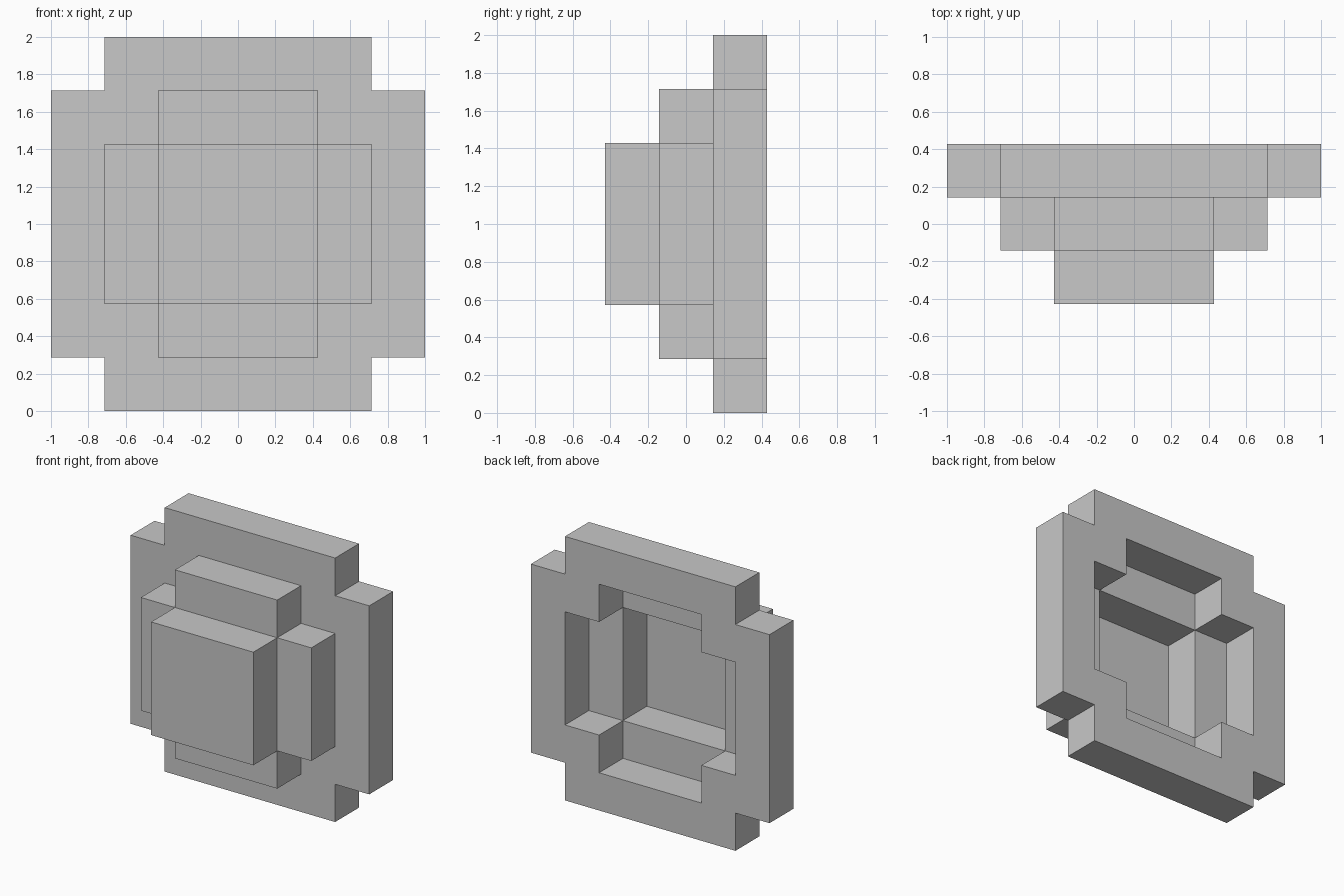
import bpy
import bmesh

cube = bpy.data.objects.get("Cube")
if cube:
    bpy.data.objects.remove(cube, do_unlink=True)

U = 2 / 7  # one block; the model is seven blocks wide

grey = bpy.data.materials.new("plain grey")
grey.use_nodes = True
colour = (0.58, 0.58, 0.58, 1)
grey.diffuse_color = colour
grey.node_tree.nodes["Principled BSDF"].inputs["Base Color"].default_value = colour


def finish(name, bm):
    """Turn block units into a placed, coloured object."""
    bmesh.ops.recalc_face_normals(bm, faces=bm.faces)
    for v in bm.verts:
        v.co *= U
        v.co.z += 1
    mesh = bpy.data.meshes.new(name)
    bm.to_mesh(mesh)
    bm.free()
    mesh.materials.append(grey)
    bpy.context.collection.objects.link(bpy.data.objects.new(name, mesh))


def box(name, centre, size):
    bm = bmesh.new()
    bmesh.ops.create_cube(bm, size=1)
    for v in bm.verts:
        v.co = [c + s * p for c, s, p in zip(centre, size, v.co)]
    finish(name, bm)


def notched_outline(long, short):
    """Square with its four corners stepped in, as (x, z) points."""
    points = []
    x, z = 1, 0
    for _ in range(4):
        for a, b in ((long, short), (short, short), (short, long)):
            points.append((a * x - b * z, a * z + b * x))
        x, z = -z, x
    return points


# Back frame: notched slab with a plus-shaped opening
bm = bmesh.new()
outer, inner = notched_outline(3.5, 2.5), notched_outline(2.5, 1.5)
loops = [[bm.verts.new((x, y, z)) for x, z in outline]
         for outline, y in ((outer, 0.5), (outer, 1.5), (inner, 1.5), (inner, 0.5))]
for k, loop in enumerate(loops):
    following = loops[(k + 1) % 4]
    for i in range(12):
        j = (i + 1) % 12
        bm.faces.new((loop[i], loop[j], following[j], following[i]))
finish("back_frame", bm)

# Middle layer: four arms around a square hollow
for side, s in (("left", 1), ("right", -1)):
    box(side + "_arm", (2 * s, 0, 0), (1, 1, 3))
for side, s in (("top", 1), ("bottom", -1)):
    box(side + "_arm", (0, 0, 2 * s), (3, 1, 1))

# Front block closing the hollow
box("front_block", (0, -1, 0), (3, 1, 3))
